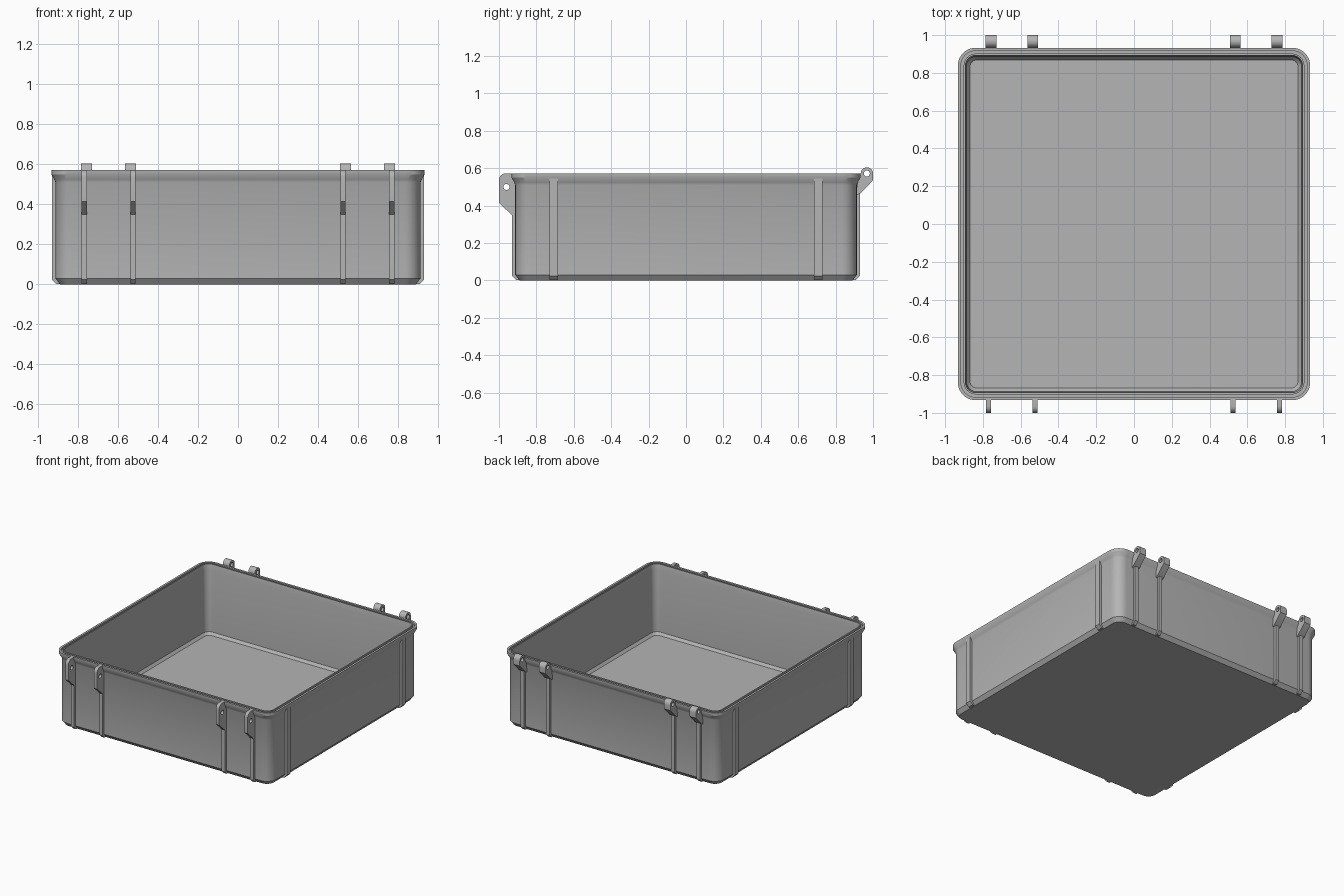
import bpy, bmesh
from math import pi, sin, cos
from mathutils import Matrix

cube = bpy.data.objects.get("Cube")
if cube:
    bpy.data.objects.remove(cube, do_unlink=True)

# Single grey plastic
grey = bpy.data.materials.new("grey_plastic")
grey.use_nodes = True
colour = (0.46, 0.46, 0.46, 1)
grey.diffuse_color = colour
grey.node_tree.nodes["Principled BSDF"].inputs["Base Color"].default_value = colour


def add_object(name, mesh):
    mesh.materials.clear()
    mesh.materials.append(grey)
    obj = bpy.data.objects.new(name, mesh)
    bpy.context.collection.objects.link(obj)
    bpy.ops.object.select_all(action="DESELECT")
    obj.select_set(True)
    bpy.context.view_layer.objects.active = obj
    bpy.ops.object.shade_smooth_by_angle(angle=pi / 6)
    return obj


def arc(cx, cy, r, start, end, steps):
    angles = [start + (end - start) * i / steps for i in range(steps + 1)]
    return [(cx + r * cos(a), cy + r * sin(a)) for a in angles]


def rounded_square(half, r):
    points = []
    for k, (sx, sy) in enumerate([(1, 1), (-1, 1), (-1, -1), (1, -1)]):
        points += arc(sx * (half - r), sy * (half - r), r, k * pi / 2, (k + 1) * pi / 2, 8)
    return points


# Tray: rounded square rings (half width, corner radius, height) from underside to floor
rings = [
    (0.890, 0.060, 0.000), (0.913, 0.080, 0.030), (0.913, 0.080, 0.510),
    (0.919, 0.085, 0.525), (0.933, 0.095, 0.550), (0.933, 0.095, 0.572),
    (0.917, 0.080, 0.572), (0.917, 0.080, 0.556), (0.902, 0.065, 0.556),
    (0.902, 0.065, 0.572), (0.893, 0.056, 0.572), (0.886, 0.050, 0.530),
    (0.884, 0.048, 0.050), (0.868, 0.035, 0.030),
]
bm = bmesh.new()
loops = [[bm.verts.new((x, y, z)) for x, y in rounded_square(h, r)] for h, r, z in rings]
for low, high in zip(loops, loops[1:]):
    for i in range(len(low)):
        j = (i + 1) % len(low)
        bm.faces.new((low[i], low[j], high[j], high[i]))
bm.faces.new(loops[0][::-1])
bm.faces.new(loops[-1])
bmesh.ops.recalc_face_normals(bm, faces=bm.faces)
mesh = bpy.data.meshes.new("tray")
bm.to_mesh(mesh)
bm.free()
add_object("tray", mesh)


def plate(name, outline, width, along, angle, hole=None):
    """Upright plate with a (distance outward, height) outline, turned to face one side."""
    curve = bpy.data.curves.new(name, "CURVE")
    curve.dimensions = "2D"
    curve.fill_mode = "BOTH"
    curve.extrude = width / 2
    for points in [outline] + ([hole] if hole else []):
        spline = curve.splines.new("POLY")
        spline.points.add(len(points) - 1)
        for p, (a, b) in zip(spline.points, points):
            p.co = (a, b, 0, 1)
        spline.use_cyclic_u = True
    helper = bpy.data.objects.new(name + "_curve", curve)
    bpy.context.collection.objects.link(helper)
    bpy.context.view_layer.update()
    graph = bpy.context.evaluated_depsgraph_get()
    mesh = bpy.data.meshes.new_from_object(helper.evaluated_get(graph))
    bpy.data.objects.remove(helper, do_unlink=True)
    # Curve axes become outward (y), up (z) and across (x)
    upright = Matrix(((0, 0, 1, along), (1, 0, 0, 0), (0, 1, 0, 0), (0, 0, 0, 1)))
    mesh.transform(Matrix.Rotation(angle, 4, "Z") @ upright)
    bm = bmesh.new()
    bm.from_mesh(mesh)
    bmesh.ops.remove_doubles(bm, verts=bm.verts, dist=0.0001)
    bmesh.ops.recalc_face_normals(bm, faces=bm.faces)
    bm.to_mesh(mesh)
    bm.free()
    mesh.name = name
    add_object(name, mesh)


rib_foot = [(0.885, 0.002), (0.908, 0.002), (0.931, 0.025)]
rib = rib_foot + [(0.931, 0.545), (0.905, 0.53)]

# Front latch lugs running down into ribs
latch = rib_foot + [(0.931, 0.35), (1.0, 0.415)]
latch += arc(0.965, 0.537, 0.035, 0, pi / 2, 6)
latch += [(0.922, 0.572), (0.905, 0.52)]
for side, sign in (("left", 1), ("right", -1)):
    for place, x in (("inner", 0.525), ("outer", 0.77)):
        plate(f"front_latch_{place}_{side}", latch, 0.027, -sign * x, pi,
              arc(0.96, 0.5, 0.016, 0, 2 * pi * 15 / 16, 15))

# Rear hinge knuckles with ribs beneath
knuckle = [(0.910, 0.455), (0.931, 0.465), (1.0, 0.535)]
knuckle += arc(0.967, 0.572, 0.033, 0, pi, 12) + [(0.922, 0.55)]
for side, sign in (("left", 1), ("right", -1)):
    for place, x in (("inner", 0.537), ("outer", 0.757)):
        plate(f"rear_hinge_{place}_{side}", knuckle, 0.056, sign * x, 0,
              arc(0.967, 0.572, 0.016, 0, 2 * pi * 15 / 16, 15))
        plate(f"rear_rib_{place}_{side}", rib, 0.03, sign * x, 0)

# Side ribs
for side, angle in (("left", -pi / 2), ("right", pi / 2)):
    for place, along in (("front", -0.707), ("rear", 0.707)):
        shift = -along if side == "left" else along
        plate(f"side_rib_{place}_{side}", rib, 0.045, shift, angle)
